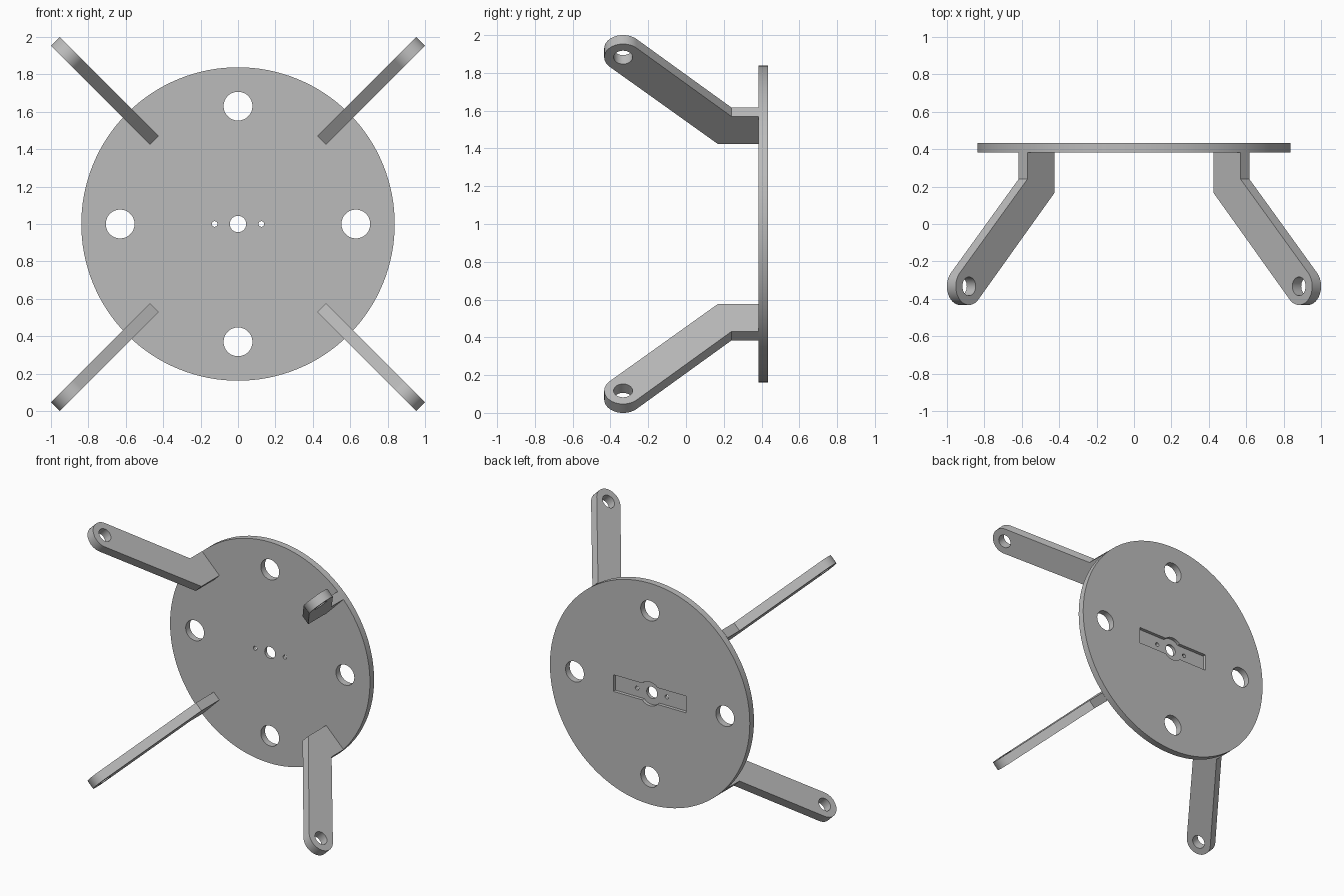
import bpy, bmesh, math
from mathutils import Matrix, Vector

cube = bpy.data.objects.get("Cube")
if cube:
    bpy.data.objects.remove(cube, do_unlink=True)

FRONT, BACK = 0.383, 0.433      # faces of the disc along y
MID_Z = 1.0
DISC_R = 0.838
ARM_T = 0.067                   # arm thickness

grey = bpy.data.materials.new("plain grey")
grey.use_nodes = True
colour = (0.5, 0.5, 0.5, 1)
grey.diffuse_color = colour
grey.node_tree.nodes["Principled BSDF"].inputs["Base Color"].default_value = colour


def prism(name, points, y0, y1):
    """Extrude an x/z outline from y0 to y1."""
    bm = bmesh.new()
    face = bm.faces.new([bm.verts.new((x, y0, z)) for x, z in points])
    moved = bmesh.ops.extrude_face_region(bm, geom=[face])["geom"]
    verts = [v for v in moved if isinstance(v, bmesh.types.BMVert)]
    bmesh.ops.translate(bm, verts=verts, vec=(0, y1 - y0, 0))
    bmesh.ops.recalc_face_normals(bm, faces=bm.faces)
    mesh = bpy.data.meshes.new(name)
    bm.to_mesh(mesh)
    bm.free()
    mesh.materials.append(grey)
    obj = bpy.data.objects.new(name, mesh)
    bpy.context.collection.objects.link(obj)
    return obj


def arc(cx, cz, r, start, end, steps):
    angles = [math.radians(start + (end - start) * i / steps) for i in range(steps + 1)]
    return [(cx + r * math.cos(a), cz + r * math.sin(a)) for a in angles]


def circle(cx, cz, r, steps=48):
    return arc(cx, cz, r, 0, 360, steps)[:-1]


def select(obj):
    bpy.ops.object.select_all(action="DESELECT")
    obj.select_set(True)
    bpy.context.view_layer.objects.active = obj


def cut(obj, outline, y0, y1):
    """Cut an outline out of a part, then drop the cutter."""
    cutter = prism("cutter", outline, y0, y1)
    cutter.hide_render = True
    mod = obj.modifiers.new("cut", "BOOLEAN")
    mod.operation, mod.solver, mod.object = "DIFFERENCE", "EXACT", cutter
    select(obj)
    bpy.ops.object.modifier_apply(modifier=mod.name)
    bpy.data.objects.remove(cutter, do_unlink=True)


def smooth(obj):
    select(obj)
    bpy.ops.object.shade_smooth_by_angle(angle=math.radians(30))


# Disc with a recess in its back and holes through it
disc = prism("mounting_disc", circle(0, MID_Z, DISC_R, 128), FRONT, BACK)

half_len, half_h, hub_r = 0.305, 0.063, 0.09
a = math.degrees(math.asin(half_h / hub_r))
recess = ([(-half_len, MID_Z - half_h)] + arc(0, MID_Z, hub_r, 180 + a, 360 - a, 16)
          + [(half_len, MID_Z - half_h), (half_len, MID_Z + half_h)]
          + arc(0, MID_Z, hub_r, a, 180 - a, 16) + [(-half_len, MID_Z + half_h)])
cut(disc, recess, BACK - 0.025, BACK + 0.1)

holes = [(0, 0, 0.044), (-0.125, 0, 0.015), (0.125, 0, 0.015)]
for dx, dz in ((1, 0), (-1, 0), (0, 1), (0, -1)):
    holes.append((0.63 * dx, 0.63 * dz, 0.077))
for x, z, r in holes:
    cut(disc, circle(x, MID_Z + z, r), FRONT - 0.1, BACK + 0.1)
smooth(disc)

# Bent arm outline: first axis is the distance from the disc centre, second is y
TIP_R, TIP_Y, TIP_W = 1.281, -0.333, 0.1
outline = ([(0.633, FRONT), (0.633, 0.168)]
           + arc(TIP_R, TIP_Y, TIP_W, -135, 45, 32)
           + [(0.839, 0.24), (0.839, FRONT)])

corners = {"upper_left": (1, 1), "upper_right": (-1, 1),
           "lower_left": (1, -1), "lower_right": (-1, -1)}
for name, (sx, sz) in corners.items():
    arm = prism(name + "_arm", outline, -ARM_T / 2, ARM_T / 2)
    cut(arm, circle(TIP_R, TIP_Y, 0.05), -0.2, 0.2)
    # Turn the outline so that it runs out along this diagonal
    out = Vector((sx, 0, sz)).normalized()
    fore = Vector((0, 1, 0))
    side = fore.cross(out)
    turn = Matrix((out, side, fore)).transposed().to_4x4()
    arm.data.transform(Matrix.Translation((0, 0, MID_Z)) @ turn)
    smooth(arm)
